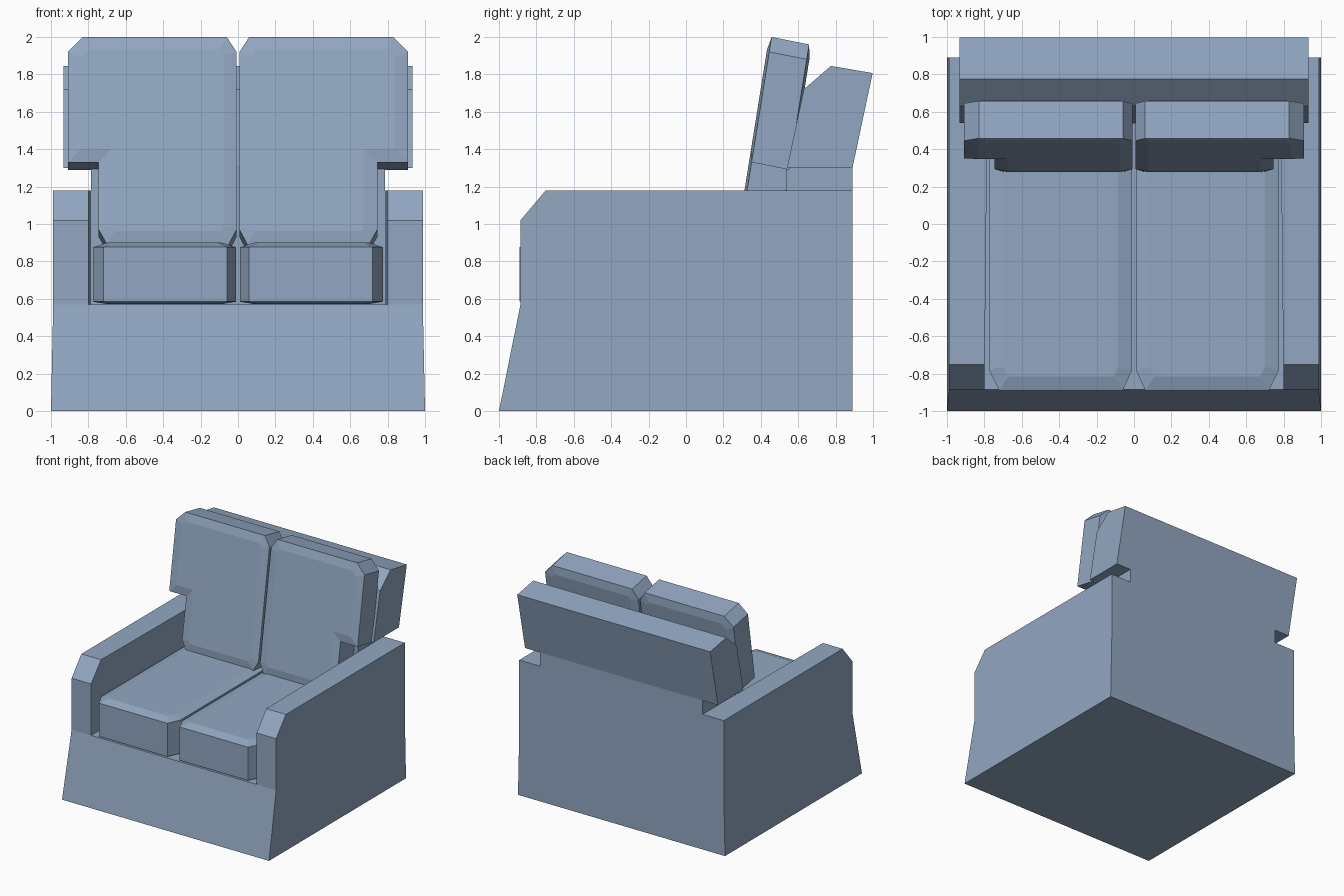
import bpy, bmesh
from mathutils import Vector

if "Cube" in bpy.data.objects:
    bpy.data.objects.remove(bpy.data.objects["Cube"])

fabric = bpy.data.materials.new("blue_grey_fabric")
fabric.diffuse_color = (0.29, 0.39, 0.54, 1)
fabric.use_nodes = True
fabric.node_tree.nodes["Principled BSDF"].inputs["Base Color"].default_value = fabric.diffuse_color


def prism(name, outline, offset, adjust=None, pillow=None):
    """Extrude a closed outline of 3D points by an offset vector.
    pillow = (border, rise) puffs out both end faces."""
    bm = bmesh.new()
    face = bm.faces.new([bm.verts.new(p) for p in outline])
    res = bmesh.ops.extrude_face_region(bm, geom=[face], use_keep_orig=True)
    for v in res["geom"]:
        if isinstance(v, bmesh.types.BMVert):
            v.co += Vector(offset)
    if adjust:
        adjust(bm)
    bmesh.ops.recalc_face_normals(bm, faces=bm.faces)
    if pillow:
        caps = [f for f in bm.faces if len(f.verts) == len(outline)]
        bmesh.ops.inset_individual(bm, faces=caps, thickness=pillow[0],
                                   depth=pillow[1], use_even_offset=True)
    mesh = bpy.data.meshes.new(name)
    bm.to_mesh(mesh)
    bm.free()
    mesh.materials.append(fabric)
    obj = bpy.data.objects.new(name, mesh)
    bpy.context.collection.objects.link(obj)
    return obj


def side_profile(name, half_width, yz, adjust=None):
    """Extrude a side profile symmetrically across x."""
    return prism(name, [(-half_width, y, z) for y, z in yz],
                 (2 * half_width, 0, 0), adjust)


def mirror_x(obj):
    mod = obj.modifiers.new("mirror", "MIRROR")
    mod.use_mirror_merge = False


# Body: arms, plinth and lower back in one block, slightly flared at the floor
def flare(bm):
    for v in bm.verts:
        if v.co.z > 0.1:
            v.co.x *= 0.988


body = side_profile("body", 1.0, [
    (-1, 0), (-0.885, 0.57), (-0.885, 1.02), (-0.75, 1.18),
    (0.89, 1.18), (0.89, 0.57), (0.89, 0)], flare)

# Seat well cut between the arms, a little wider at the front
well = prism("seat_well_cutter",
             [(-0.804, -1.3, 0.57), (0.804, -1.3, 0.57),
              (0.785, 0.535, 0.57), (-0.785, 0.535, 0.57)], (0, 0, 1))
well.hide_render = True
well.hide_viewport = True
cut = body.modifiers.new("seat_well", "BOOLEAN")
cut.operation = "DIFFERENCE"
cut.solver = "EXACT"
cut.object = well

# Narrow neck carrying the wide leaning back
side_profile("back_neck", 0.785, [
    (0.535, 1.17), (0.535, 1.31), (0.89, 1.30), (0.89, 1.17)])
side_profile("upper_back", 0.932, [
    (0.54, 1.30), (0.63, 1.72), (0.775, 1.845), (0.998, 1.807), (0.89, 1.30)])

# Seat cushions: clipped front corners, puffed top and bottom
seat = prism("seat_cushion", [(x, y, 0.585) for x, y in [
    (0.01, 0.53), (0.775, 0.53), (0.775, -0.78),
    (0.72, -0.89), (0.06, -0.89), (0.01, -0.78)]],
    (0, 0, 0.291), pillow=(0.075, 0.013))
for v in seat.data.vertices:          # the top puffs more than the underside
    if v.co.z > 0.88:
        v.co.z = 0.9
mirror_x(seat)

# Back cushions: leaning puffed slabs with wings that overhang the arms
cushion = prism("back_cushion", [(x, 0.282 + 0.16 * (z - 0.9), z) for x, z in [
    (0.05, 0.89), (0.70, 0.89), (0.745, 0.97), (0.745, 1.33), (0.91, 1.33),
    (0.91, 1.92), (0.83, 2.0), (0.06, 2.0), (0.008, 1.92), (0.008, 0.97)]],
    (0, 0.2, -0.04), pillow=(0.07, 0.014))
mirror_x(cushion)
